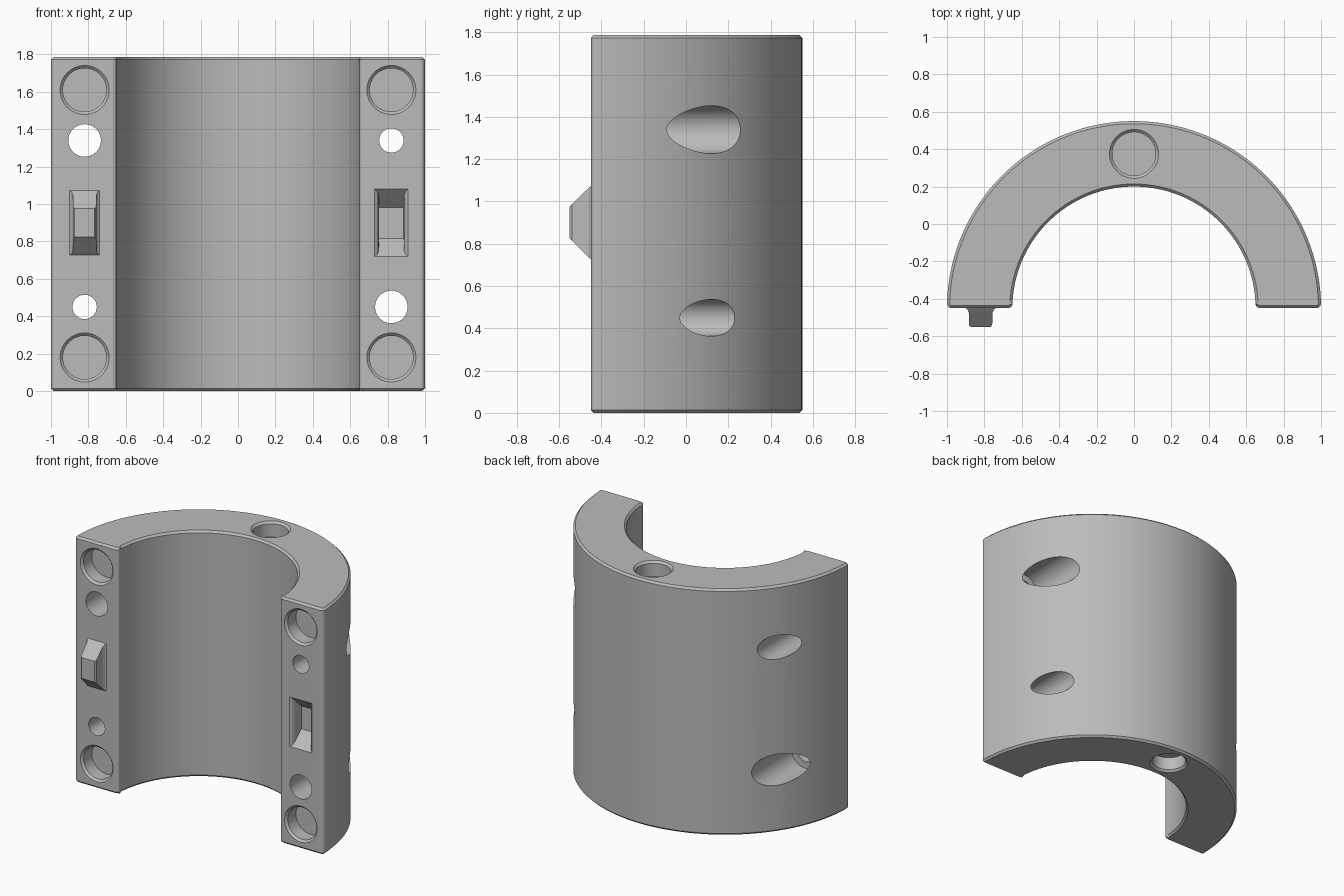
import bpy, bmesh
from math import sin, cos, pi, radians
from mathutils import Vector

if "Cube" in bpy.data.objects:
    bpy.data.objects.remove(bpy.data.objects["Cube"], do_unlink=True)

HEIGHT = 1.787
FRONT = -0.45      # plane of the two mating faces, also the ring axis
OUTER, INNER = 1.0, 0.65
ARM = 0.82         # distance of hole centres from the middle
ARC = 96

grey = bpy.data.materials.new("plain grey")
grey.use_nodes = True
grey.diffuse_color = (0.5, 0.5, 0.5, 1)
grey.node_tree.nodes["Principled BSDF"].inputs["Base Color"].default_value = (0.5, 0.5, 0.5, 1)


def make_object(name, bm):
    bmesh.ops.recalc_face_normals(bm, faces=bm.faces[:])
    mesh = bpy.data.meshes.new(name)
    bm.to_mesh(mesh)
    bm.free()
    mesh.materials.append(grey)
    obj = bpy.data.objects.new(name, mesh)
    bpy.context.collection.objects.link(obj)
    return obj


def loft(name, rings):
    """Closed solid through a list of point rings."""
    bm = bmesh.new()
    loops = [[bm.verts.new(p) for p in ring] for ring in rings]
    n = len(loops[0])
    for a, b in zip(loops, loops[1:]):
        for i in range(n):
            j = (i + 1) % n
            bm.faces.new((a[i], a[j], b[j], b[i]))
    bm.faces.new(loops[0])
    bm.faces.new(loops[-1])
    return make_object(name, bm)


def round_solid(name, u, v, steps, axis="y", sides=64):
    """Turned solid: steps are (position along axis, radius)."""
    rings = []
    for pos, r in steps:
        circle = [(u + r * cos(2 * pi * i / sides), v + r * sin(2 * pi * i / sides)) for i in range(sides)]
        rings.append([(a, pos, b) if axis == "y" else (a, b, pos) for a, b in circle])
    return loft(name, rings)


def block_solid(name, x, z, steps):
    """Tapered block: steps are (y, half width, half height)."""
    return loft(name, [[(x - w, y, z - h), (x + w, y, z - h), (x + w, y, z + h), (x - w, y, z + h)]
                       for y, w, h in steps])


def cut(target, cutter):
    cutter.hide_render = True
    mod = target.modifiers.new("cut", "BOOLEAN")
    mod.operation, mod.solver, mod.object = "DIFFERENCE", "EXACT", cutter
    bpy.context.view_layer.objects.active = target
    bpy.ops.object.modifier_apply(modifier=mod.name)
    bpy.data.objects.remove(cutter, do_unlink=True)


def smooth(obj):
    bpy.ops.object.select_all(action="DESELECT")
    obj.select_set(True)
    bpy.context.view_layer.objects.active = obj
    bpy.ops.object.shade_smooth_by_angle(angle=radians(20))


# Half ring body with rounded front corners and chamfered ends
def arc(r):
    return [(r * cos(pi * i / ARC), FRONT + r * sin(pi * i / ARC)) for i in range(ARC + 1)]


bm = bmesh.new()
base = bm.faces.new([bm.verts.new((x, y, 0)) for x, y in arc(OUTER) + arc(INNER)[::-1]])
top = bmesh.ops.extrude_face_region(bm, geom=[base])["geom"]
bmesh.ops.translate(bm, vec=(0, 0, HEIGHT), verts=[g for g in top if isinstance(g, bmesh.types.BMVert)])


def is_upright(e):
    return abs(e.verts[0].co.z - e.verts[1].co.z) > 1


corners = [e for e in bm.edges if is_upright(e) and abs(e.verts[0].co.y - FRONT) < 0.001]
bmesh.ops.bevel(bm, geom=corners, offset=0.025, segments=4, profile=0.5, affect="EDGES")
rims = [e for e in bm.edges if not is_upright(e)]
bmesh.ops.bevel(bm, geom=rims, offset=0.014, segments=1, profile=0.5, affect="EDGES")
body = make_object("half_ring_body", bm)

# Blind round pockets with a chamfered mouth
POCKET = [(-0.02, 0.145), (0, 0.131), (0.015, 0.116), (0.11, 0.116)]
for side in (-1, 1):
    for z in (0.18, 1.61):
        cut(body, round_solid("pocket_cutter", side * ARM, z, [(FRONT + d, r) for d, r in POCKET]))
for start, way in ((0, 1), (HEIGHT, -1)):
    cut(body, round_solid("end_pocket_cutter", 0, 0.375, [(start + way * d, r) for d, r in POCKET], "z"))

# Bolt holes: one plain and one counterbored from behind on each arm
for side in (-1, 1):
    plain_z, bored_z = (0.45, 1.34) if side > 0 else (1.34, 0.45)
    cut(body, round_solid("plain_hole_cutter", side * ARM, plain_z, [(-0.6, 0.087), (0.7, 0.087)]))
    cut(body, round_solid("bored_hole_cutter", side * ARM, bored_z,
                          [(-0.6, 0.065), (-0.2, 0.065), (-0.2, 0.113), (0.7, 0.113)]))

# Tapered alignment socket on the left arm
cut(body, block_solid("socket_cutter", ARM, 0.9, [
    (FRONT - 0.02, 0.092, 0.182), (FRONT, 0.09, 0.18), (FRONT + 0.01, 0.076, 0.17),
    (FRONT + 0.03, 0.068, 0.15), (FRONT + 0.1, 0.066, 0.083)]))
smooth(body)

# Matching alignment tab on the right arm
tab = block_solid("alignment_tab", -ARM, 0.9, [
    (FRONT + 0.01, 0.08, 0.175), (FRONT, 0.08, 0.173), (FRONT - 0.008, 0.07, 0.166),
    (FRONT - 0.025, 0.063, 0.15), (FRONT - 0.09, 0.062, 0.085), (FRONT - 0.1, 0.054, 0.076)])
smooth(tab)
